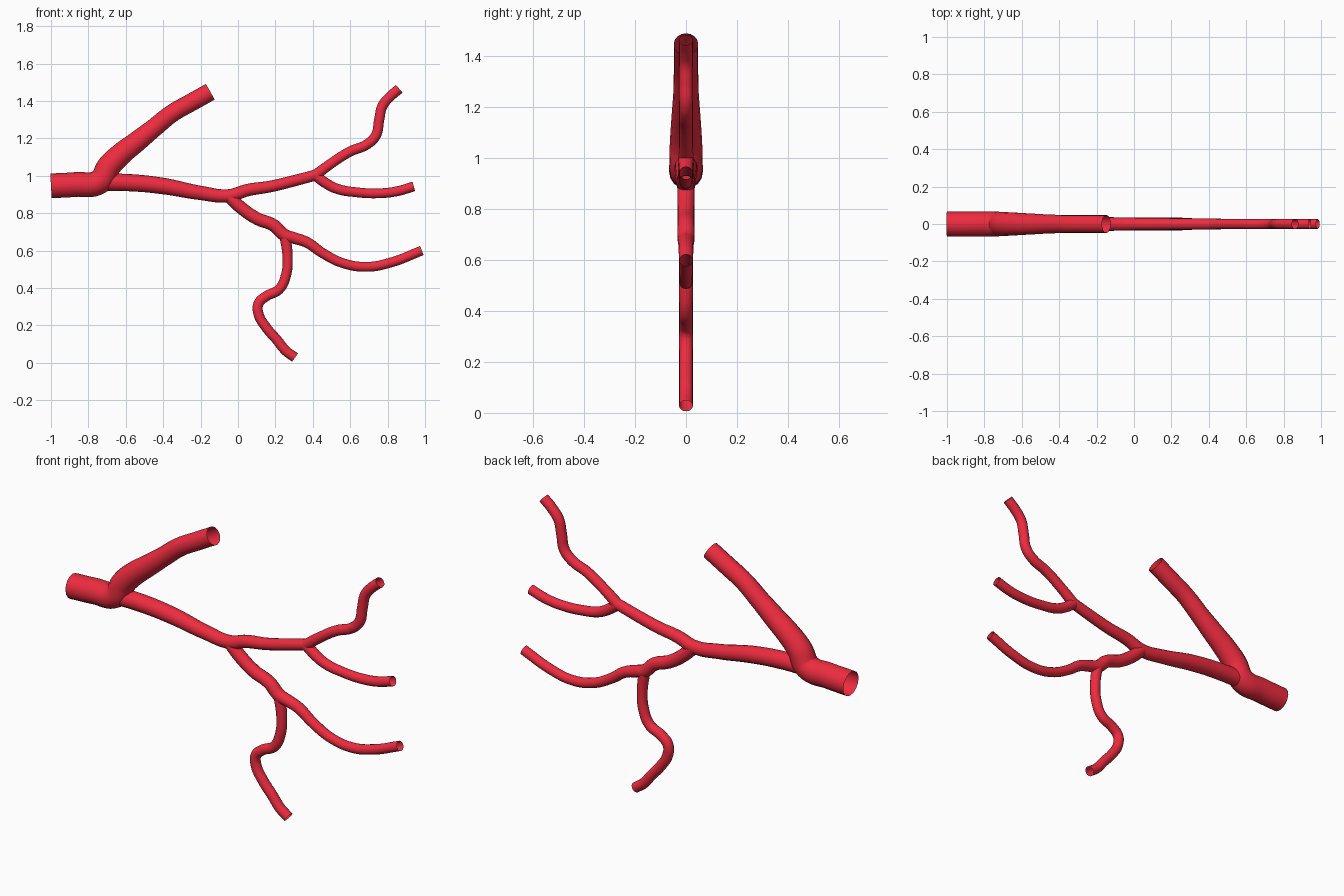
import bpy
import math

red = bpy.data.materials.new("vessel_red")
red.diffuse_color = (0.85, 0.025, 0.05, 1)


def vessel(name, points):
    """Open tube along (x, z, radius) points in the y = 0 plane."""
    curve = bpy.data.curves.new(name, 'CURVE')
    curve.dimensions = '3D'
    curve.resolution_u = 8
    curve.bevel_depth = 1.0
    curve.bevel_resolution = 6
    curve.use_fill_caps = False
    spline = curve.splines.new('BEZIER')
    spline.bezier_points.add(len(points) - 1)
    for bp, (x, z, r) in zip(spline.bezier_points, points):
        bp.co = (x, 0, z)
        bp.radius = r
        bp.handle_left_type = bp.handle_right_type = 'AUTO'
    obj = bpy.data.objects.new(name, curve)
    bpy.context.collection.objects.link(obj)
    curve.materials.append(red)
    bpy.ops.object.select_all(action='DESELECT')
    obj.select_set(True)
    bpy.context.view_layer.objects.active = obj
    bpy.ops.object.convert(target='MESH')
    bpy.ops.object.shade_smooth_by_angle(angle=math.radians(60))


# Trunk that bends up into the thick upper branch
vessel("trunk_and_upper_branch", [
    (-1.0, 0.946, .066), (-0.87, 0.953, .066), (-0.74, 0.968, .066),
    (-0.69, 1.05, .064), (-0.62, 1.12, .060), (-0.55, 1.175, .056),
    (-0.45, 1.255, .050), (-0.35, 1.335, .048), (-0.25, 1.392, .048),
    (-0.148, 1.449, .048)])

# Main vessel, continuing into the middle right branch
vessel("main_vessel", [
    (-0.76, 0.965, .046), (-0.58, 0.963, .046), (-0.4, 0.945, .044),
    (-0.2, 0.908, .038), (-0.05, 0.893, .035), (0.05, 0.923, .033),
    (0.17, 0.942, .031), (0.3, 0.973, .030), (0.42, 1.005, .029)])

# Fork at the upper right
vessel("top_right_twig", [
    (0.41, 1.0, .029), (0.5, 1.067, .027), (0.6, 1.13, .027),
    (0.69, 1.168, .027), (0.737, 1.215, .027), (0.755, 1.3, .027),
    (0.772, 1.372, .027), (0.81, 1.42, .027), (0.862, 1.465, .027)])
vessel("middle_right_twig", [
    (0.41, 1.005, .029), (0.47, 0.96, .028), (0.53, 0.93, .027),
    (0.63, 0.912, .026), (0.75, 0.906, .026), (0.85, 0.917, .026),
    (0.94, 0.943, .026)])

# Lower branch and its hanging twig
vessel("lower_right_branch", [
    (-0.05, 0.892, .034), (0.02, 0.826, .034), (0.1, 0.772, .034),
    (0.19, 0.735, .034), (0.25, 0.682, .034), (0.3, 0.667, .031),
    (0.37, 0.643, .029), (0.45, 0.588, .027), (0.56, 0.533, .026),
    (0.69, 0.513, .026), (0.82, 0.537, .026), (0.983, 0.6, .026)])
vessel("hanging_twig", [
    (0.25, 0.69, .030), (0.265, 0.565, .027), (0.257, 0.47, .027),
    (0.22, 0.393, .027), (0.15, 0.355, .027), (0.11, 0.317, .027),
    (0.11, 0.26, .027), (0.15, 0.19, .027), (0.21, 0.12, .027),
    (0.255, 0.065, .027), (0.305, 0.028, .027)])
